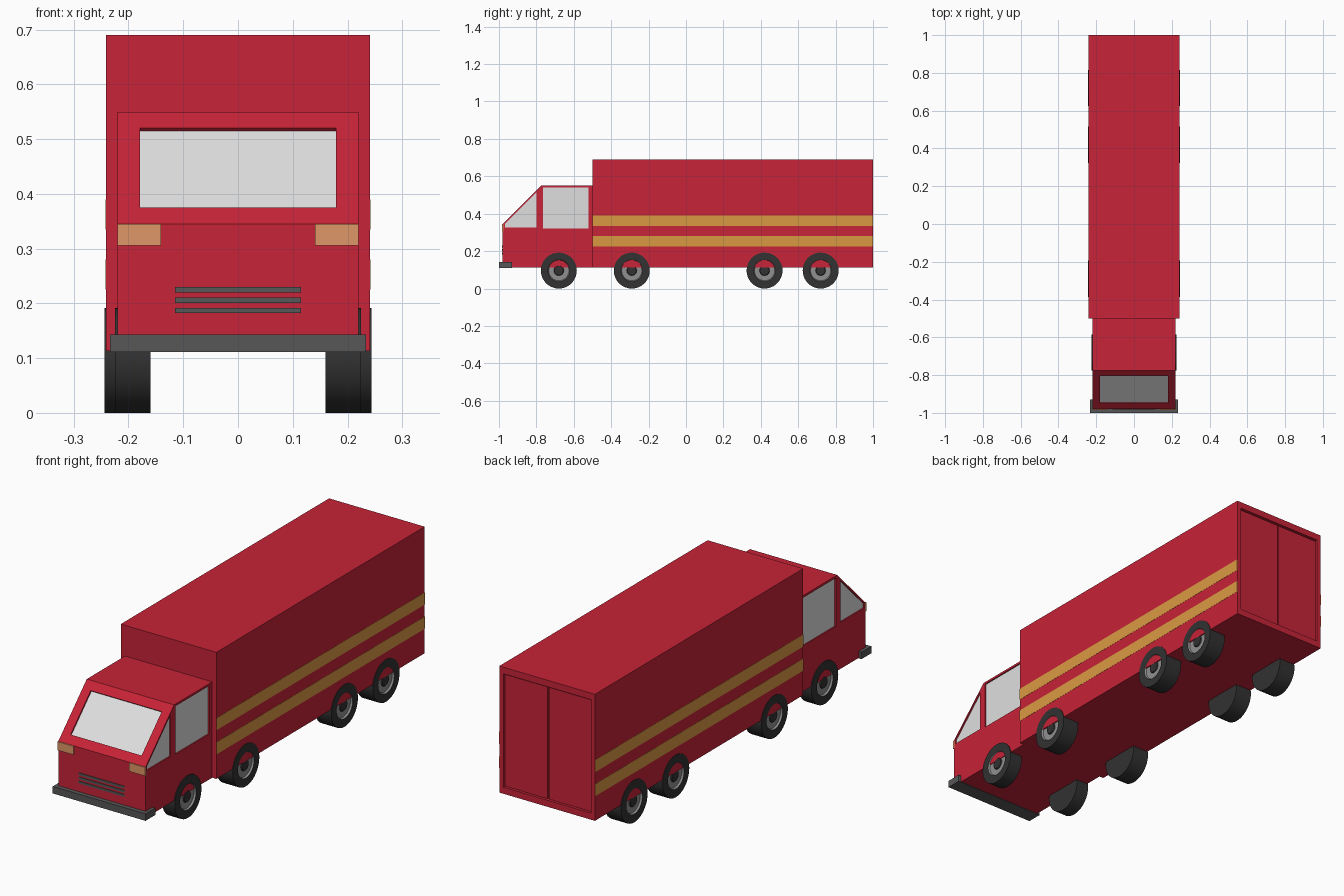
import bpy, bmesh
from math import sin, cos, pi, radians

if "Cube" in bpy.data.objects:
    bpy.data.objects.remove(bpy.data.objects["Cube"])


def material(name, r, g, b):
    m = bpy.data.materials.new(name)
    m.use_nodes = True
    m.diffuse_color = (r, g, b, 1)
    m.node_tree.nodes["Principled BSDF"].inputs["Base Color"].default_value = (r, g, b, 1)
    return m


RED = material("red paint", .57, .017, .038)
GOLD = material("gold stripe", .70, .32, .055)
GLASS = material("pale glass", .74, .74, .74)
LAMP = material("orange lamp", .74, .31, .14)
TRIM = material("grey trim", .095, .095, .095)
TYRE = material("black rubber", .032, .032, .032)
RIM = material("rim metal", .28, .28, .28)


def finish(name, bm, *mats):
    bmesh.ops.recalc_face_normals(bm, faces=bm.faces)
    me = bpy.data.meshes.new(name)
    bm.to_mesh(me)
    bm.free()
    ob = bpy.data.objects.new(name, me)
    bpy.context.collection.objects.link(ob)
    for m in mats:
        me.materials.append(m)
    return ob


def prism(name, profile, x0, x1, mat):
    """Extrude a (y, z) profile from x0 to x1."""
    bm = bmesh.new()
    face = bm.faces.new([bm.verts.new((x0, y, z)) for y, z in profile])
    new = bmesh.ops.extrude_face_region(bm, geom=[face])["geom"]
    for v in new:
        if isinstance(v, bmesh.types.BMVert):
            v.co.x = x1
    return finish(name, bm, mat)


def block(name, x, y, z, mat):
    profile = [(y[0], z[0]), (y[1], z[0]), (y[1], z[1]), (y[0], z[1])]
    return prism(name, profile, x[0], x[1], mat)


def cut(target, cutter):
    mod = target.modifiers.new("recess", "BOOLEAN")
    mod.operation, mod.solver, mod.object = "DIFFERENCE", "EXACT", cutter
    bpy.context.view_layer.objects.active = target
    bpy.ops.object.modifier_apply(modifier=mod.name)
    bpy.data.objects.remove(cutter)


FLOOR, SILL, ROOF = .113, .345, .55
NOSE, BACK = -.98, -.5
SIDES = (("left", 1), ("right", -1))

# Cab with sloping windscreen
cab = prism("cab", [(NOSE, FLOOR), (BACK, FLOOR), (BACK, ROOF),
                    (NOSE + ROOF - SILL, ROOF), (NOSE, SILL)], -.22, .22, RED)


def slope_slab(out, inn):
    """Slab profile lying along the windscreen slope."""
    pts = [(.375, out), (.52, out), (.52, inn), (.375, inn)]
    return [(NOSE + z - SILL - d * .707, z + d * .707) for z, d in pts]


cut(cab, prism("windscreen_cutter", slope_slab(.03, -.009), -.179, .179, RED))
prism("windscreen", slope_slab(-.007, -.012), -.179, .179, GLASS)

# Side windows, set into the cab
windows = {
    "door_window": [(-.765, .32), (-.52, .32), (-.52, .54), (-.765, .54)],
    "quarter_window": [(-.968, .325), (-.8, .325), (-.8, .514), (-.968, .346)],
}
for side, s in SIDES:
    for name, shape in windows.items():
        cut(cab, prism("window_cutter", shape, s * .212, s * .26, RED))
        prism(f"{side}_{name}", shape, s * .208, s * .214, GLASS)
    # Headlamps
    block(f"{side}_headlamp", (s * .141, s * .2205), (NOSE - .005, NOSE + .004),
          (.306, .345), LAMP)

# Bumper and grille
block("bumper", (-.234, .234), (-1, -.93), (FLOOR - .002, .143), TRIM)
for i in range(3):
    z = .182 + i * .019
    block(f"grille_bar_{i + 1}", (-.115, .115), (NOSE - .003, NOSE + .003), (z, z + .01), TRIM)

# Cargo box with recessed rear doors
cargo = block("cargo_box", (-.241, .241), (BACK, 1), (FLOOR, .69), RED)
cut(cargo, block("door_cutter", (-.22, .22), (.985, 1.1), (.143, .66), RED))
for side, s in SIDES:
    block(f"{side}_rear_door", (s * .004, s * .217), (.98, .993), (.146, .655), RED)
    # Side stripes
    for name, z in (("lower", .225), ("upper", .335)):
        block(f"{side}_{name}_stripe", (s * .239, s * .2418), (BACK, 1), (z, z + .055), GOLD)


def wheel(name, s, y, inner, outer, radius=.096, steps=36):
    """Turn the wheel section about its axle; each ring carries a colour slot."""
    section = [(inner, .001, 0), (inner, radius, 0), (outer, radius, 0), (outer, .058, 0),
               (outer - .008, .054, 1), (outer - .008, .027, 1),
               (outer - .003, .024, 2), (outer - .003, .001, 2)]
    bm = bmesh.new()
    rings = []
    for x, r, _ in section:
        rings.append([bm.verts.new((s * x, y + r * cos(2 * pi * k / steps),
                                    radius + r * sin(2 * pi * k / steps)))
                      for k in range(steps)])
    for i in range(len(rings) - 1):
        a, b = rings[i], rings[i + 1]
        for k in range(steps):
            n = (k + 1) % steps
            bm.faces.new((a[k], a[n], b[n], b[k])).material_index = section[i + 1][2]
    bm.faces.new(rings[0])
    bm.faces.new(rings[-1]).material_index = 2
    ob = finish(name, bm, TYRE, RIM, TYRE)
    bpy.ops.object.select_all(action="DESELECT")
    ob.select_set(True)
    bpy.context.view_layer.objects.active = ob
    bpy.ops.object.shade_smooth_by_angle(angle=radians(30))


# Four wheels per side, the steering pair set further in
for side, s in SIDES:
    wheel(f"{side}_cab_wheel", s, -.68, .16, .2245)
    for name, y in (("front", -.29), ("middle", .42), ("rear", .72)):
        wheel(f"{side}_{name}_cargo_wheel", s, y, .16, .2435)
